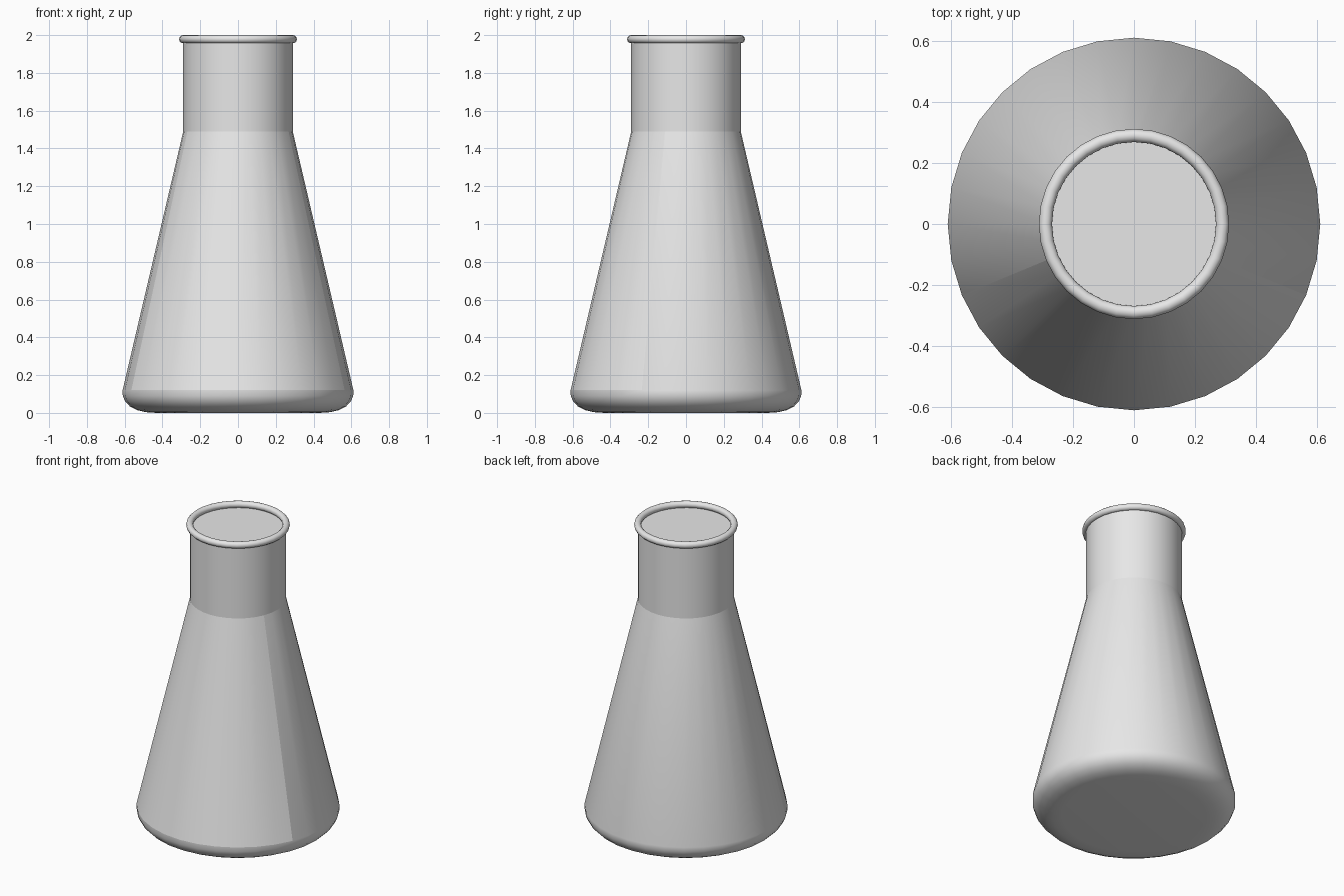
import bpy
import bmesh
from math import atan2, cos, sin, pi, radians

cube = bpy.data.objects.get("Cube")
if cube:
    bpy.data.objects.remove(cube, do_unlink=True)

SIDES = 32
CONE_FOOT, SHOULDER, STOPPER = 0.12, 1.49, 1.96

# One plain grey for the whole flask
grey = bpy.data.materials.new("light grey")
grey.use_nodes = True
colour = (0.8, 0.8, 0.8, 1)
grey.diffuse_color = colour
grey.node_tree.nodes["Principled BSDF"].inputs["Base Color"].default_value = colour


def on_front(point):
    """True in the front sector that holds the label panel."""
    return atan2(point.y, point.x) < radians(-22) and atan2(point.y, point.x) > radians(-158)


def lathe(name, profile):
    """Turn a (radius, height) profile into a closed round body."""
    bm = bmesh.new()
    rings = [[bm.verts.new((r * cos(2 * pi * i / SIDES), r * sin(2 * pi * i / SIDES), z))
              for i in range(SIDES)] for r, z in profile]
    for low, high in zip(rings, rings[1:]):
        for i in range(SIDES):
            j = (i + 1) % SIDES
            bm.faces.new((low[i], low[j], high[j], high[i]))
    bm.faces.new(list(reversed(rings[0])))
    bm.faces.new(rings[-1])
    for face in bm.faces:
        face.smooth = True

    # Crisp creases at the shoulder, top disc and around the front panel
    for edge in bm.edges:
        a, b = (v.co for v in edge.verts)
        middle = (a + b) / 2
        level = abs(a.z - b.z) < 0.001
        if level and (middle.z > SHOULDER - 0.01
                      or (abs(middle.z - CONE_FOOT) < 0.001 and on_front(middle))):
            edge.smooth = False
        side = min(abs(atan2(a.y, a.x) - radians(t)) for t in (-22.5, -157.5))
        if not level and side < 0.01 and abs(middle.z - (CONE_FOOT + SHOULDER) / 2) < 0.01:
            edge.smooth = False

    mesh = bpy.data.meshes.new(name)
    bm.to_mesh(mesh)
    bm.free()
    mesh.materials.append(grey)
    obj = bpy.data.objects.new(name, mesh)
    bpy.context.collection.objects.link(obj)
    return obj


# Rounded base, conical wall, straight neck and recessed top disc
lathe("flask_body", [
    (0.43, 0), (0.49, 0.004), (0.535, 0.015), (0.572, 0.034), (0.597, 0.06),
    (0.61, 0.09), (0.611, CONE_FOOT), (0.29, SHOULDER), (0.29, STOPPER)])

# Rolled lip
bpy.ops.mesh.primitive_torus_add(major_radius=0.2905, minor_radius=0.0215,
                                 major_segments=SIDES, minor_segments=12,
                                 location=(0, 0, 1.9785))
lip = bpy.context.object
lip.name = "rolled_lip"
lip.data.materials.append(grey)
bpy.ops.object.shade_smooth()
